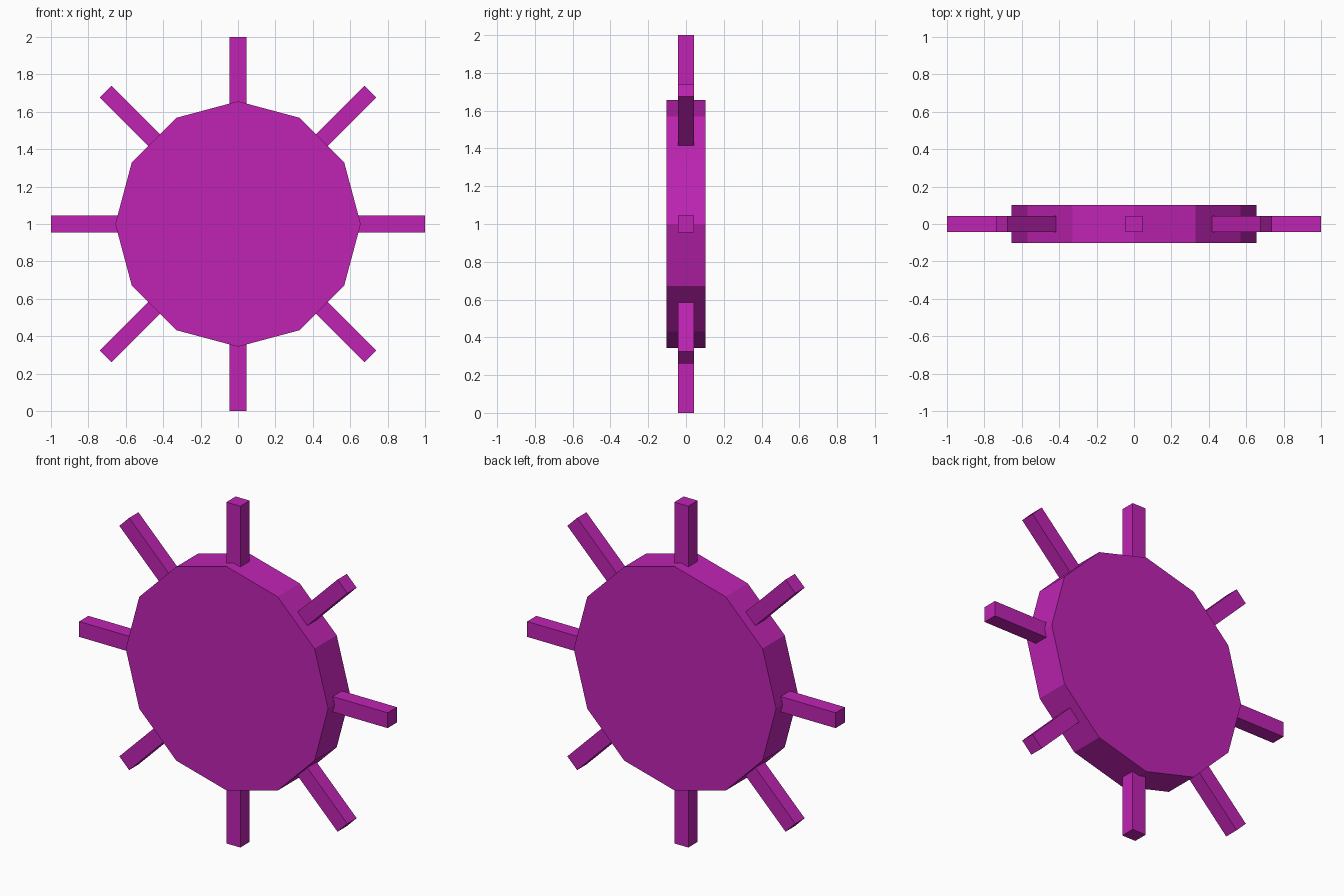
import bpy
import math
from mathutils import Matrix

if "Cube" in bpy.data.objects:
    bpy.data.objects.remove(bpy.data.objects["Cube"])

magenta = bpy.data.materials.new("magenta")
magenta.diffuse_color = (0.52, 0.017, 0.45, 1.0)
magenta.use_nodes = True
magenta.node_tree.nodes["Principled BSDF"].inputs["Base Color"].default_value = magenta.diffuse_color

CENTRE_Z = 1.0
DISC_RADIUS = 0.656
SPOKE_INNER, SPOKE_OUTER = 0.55, 1.0
SPOKE_WIDTH, SPOKE_DEPTH = 0.09, 0.086

# Twelve-sided upright disc, one corner pointing straight up
bpy.ops.mesh.primitive_cylinder_add(vertices=12, radius=DISC_RADIUS, depth=0.205)
disc = bpy.context.object
disc.name = "disc"
disc.data.transform(Matrix.Translation((0, 0, CENTRE_Z)) @ Matrix.Rotation(math.pi / 2, 4, 'X'))
disc.data.materials.append(magenta)

# Eight square handles radiating from the rim
for i in range(8):
    bpy.ops.mesh.primitive_cube_add(size=1)
    handle = bpy.context.object
    handle.name = f"handle_{i + 1}"
    handle.data.transform(
        Matrix.Translation((0, 0, CENTRE_Z))
        @ Matrix.Rotation(i * math.pi / 4, 4, 'Y')
        @ Matrix.Translation((0, 0, (SPOKE_INNER + SPOKE_OUTER) / 2))
        @ Matrix.Diagonal((SPOKE_WIDTH, SPOKE_DEPTH, SPOKE_OUTER - SPOKE_INNER, 1)))
    handle.data.materials.append(magenta)
